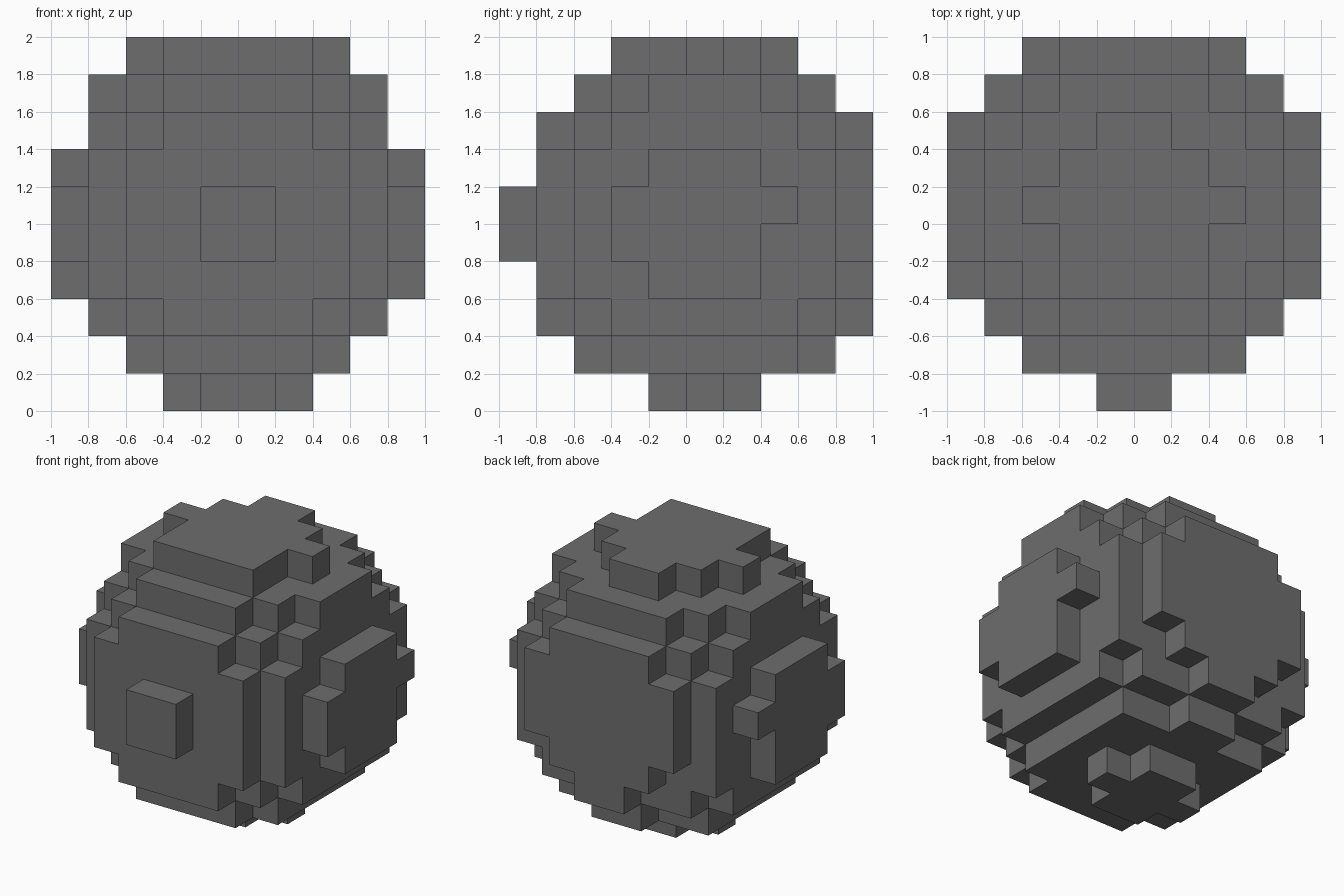
import bpy
import bmesh
from itertools import product
from mathutils import Vector

default = bpy.data.objects.get("Cube")
if default:
    bpy.data.objects.remove(default, do_unlink=True)

CELL = 0.2                            # edge of one block
COUNT = 10                            # blocks along each axis
CENTRE = Vector((0, 0.078, 1.045))    # ball centre, slightly off the grid centre
RADIUS_SQUARED = 0.9965


def block_centre(cell):
    half = COUNT / 2
    return Vector((cell[0] + 0.5 - half, cell[1] + 0.5 - half, cell[2] + 0.5)) * CELL


# Blocks whose centres lie inside the ball
filled = {c for c in product(range(COUNT), repeat=3)
          if (block_centre(c) - CENTRE).length_squared <= RADIUS_SQUARED}

# Skin: one square for each exposed side of a block
bm = bmesh.new()
for cell in filled:
    middle = block_centre(cell)
    for axis, sign in product(range(3), (-1, 1)):
        neighbour = list(cell)
        neighbour[axis] += sign
        if tuple(neighbour) in filled:
            continue
        normal, u = Vector((0, 0, 0)), Vector((0, 0, 0))
        normal[axis] = sign
        u[(axis + 1) % 3] = 1
        v = normal.cross(u)
        corners = (-u - v, u - v, u + v, v - u)
        bm.faces.new([bm.verts.new(middle + (normal + k) * CELL / 2) for k in corners])
bmesh.ops.remove_doubles(bm, verts=bm.verts[:], dist=CELL / 100)

mesh = bpy.data.meshes.new("blocky_ball")
bm.to_mesh(mesh)
bm.free()
ball = bpy.data.objects.new("blocky_ball", mesh)
bpy.context.collection.objects.link(ball)

# Plain stone grey
grey = bpy.data.materials.new("stone_grey")
grey.use_nodes = True
colour = (0.155, 0.155, 0.155, 1)
grey.diffuse_color = colour
grey.node_tree.nodes["Principled BSDF"].inputs["Base Color"].default_value = colour
mesh.materials.append(grey)
